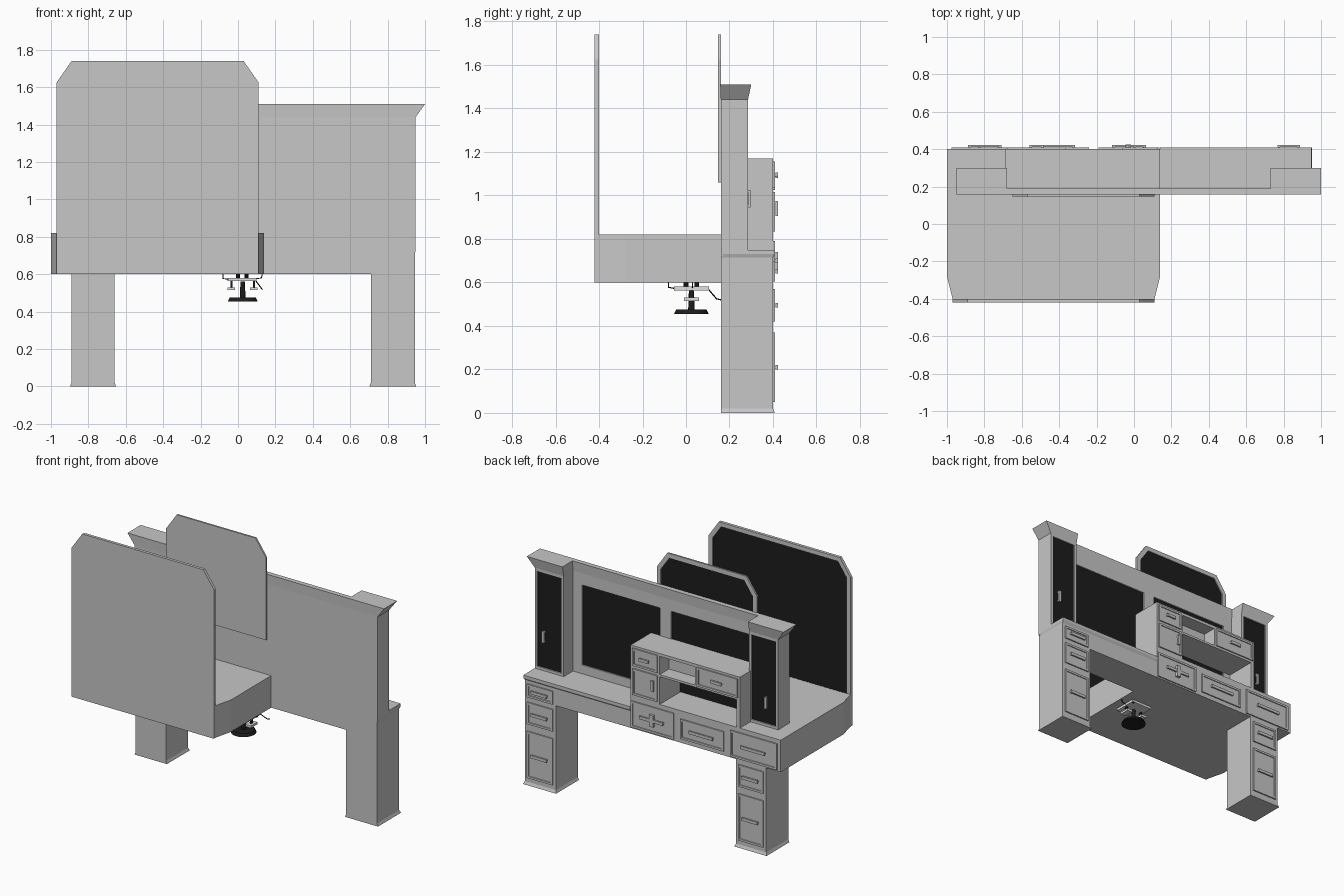
import bpy, bmesh, math

if "Cube" in bpy.data.objects:
    bpy.data.objects.remove(bpy.data.objects["Cube"])


def material(name, c):
    m = bpy.data.materials.new(name)
    m.diffuse_color = (c, c, c, 1)
    m.use_nodes = True
    m.node_tree.nodes["Principled BSDF"].inputs["Base Color"].default_value = m.diffuse_color
    return m


GREY = material("grey", 0.57)
BLACK = material("black", 0.012)
PALE = material("pale_metal", 0.75)


def finish(name, bm, mats):
    bmesh.ops.recalc_face_normals(bm, faces=bm.faces)
    me = bpy.data.meshes.new(name)
    bm.to_mesh(me)
    bm.free()
    for m in mats:
        me.materials.append(m)
    ob = bpy.data.objects.new(name, me)
    bpy.context.collection.objects.link(ob)
    return ob


def recess(bm, margin, depth, index):
    """Cut a recessed panel into the face that looks towards +y."""
    bmesh.ops.recalc_face_normals(bm, faces=bm.faces)
    f = max((f for f in bm.faces if f.normal.y > 0.9),
            key=lambda f: f.calc_center_median().y)
    bmesh.ops.inset_region(bm, faces=[f], thickness=margin, use_even_offset=True)
    bmesh.ops.inset_region(bm, faces=[f], thickness=0.001, depth=-depth, use_even_offset=True)
    f.material_index = index


def loft(name, low, high, mat=GREY, panel=None):
    """Solid between two matching outlines, optionally with a recessed +y panel."""
    bm = bmesh.new()
    a = [bm.verts.new(p) for p in low]
    b = [bm.verts.new(p) for p in high]
    bm.faces.new(a)
    bm.faces.new(b)
    n = len(a)
    for i in range(n):
        bm.faces.new((a[i], a[(i + 1) % n], b[(i + 1) % n], b[i]))
    if panel:
        recess(bm, *panel)
    return finish(name, bm, [mat, BLACK])


def rect(x0, x1, y0, y1, z):
    return [(x0, y0, z), (x1, y0, z), (x1, y1, z), (x0, y1, z)]


def box(name, x0, x1, y0, y1, z0, z1, mat=GREY, top=None, panel=None):
    return loft(name, rect(x0, x1, y0, y1, z0),
                rect(*(top or (x0, x1, y0, y1)), z1), mat, panel)


def screen(name, x0, x1, y0, y1, z0, z1):
    """Upright board with clipped top corners and a dark back panel."""
    pts = [(x0, z0), (x1, z0), (x1, z1 - .115), (x1 - .08, z1), (x0 + .08, z1), (x0, z1 - .115)]
    loft(name, [(x, y0, z) for x, z in pts], [(x, y1, z) for x, z in pts],
         panel=(.03, (y1 - y0) * .4, 1))


def handle(name, x, z, length, y, upright=False):
    h = length / 2
    for s in (-1, 1):
        px, pz = (x, z + s * (h - .008)) if upright else (x + s * (h - .008), z)
        box(name + "_post", px - .006, px + .006, y, y + .01, pz - .006, pz + .006)
    dx, dz = (.01, h) if upright else (h, .01)
    box(name + "_bar", x - dx, x + dx, y + .008, y + .018, z - dz, z + dz)


def drawer(name, x0, x1, z0, z1, length=.12):
    box(name, x0, x1, .398, .409, z0, z1, panel=(.014, .005, 0))
    handle(name + "_handle", (x0 + x1) / 2, (z0 + z1) / 2, length, .404)


# Side wing of the desk with narrowed front
wing = [(-1, .4), (-1, -.28), (-.97, -.40), (.11, -.40), (.14, -.28), (.14, .4)]
loft("desk_wing", [(x, y, .6) for x, y in wing], [(x, y, .82) for x, y in wing])

# Lower counter with projecting lip
box("counter_body", .14, .945, .16, .40, .6, .715)
box("counter_moulding", .14, .945, .16, .40, .715, .73, top=(.14, .95, .16, .41))
box("counter_top", .14, .95, .16, .41, .73, .75)

# Front and rear screens
screen("front_screen", -.97, .11, -.42, -.40, .6, 1.74)
screen("rear_screen", -.65, .11, .148, .16, 1.06, 1.74)

# Legs with plinths and drawers
for side, x0, x1 in (("left", -.89, -.66), ("right", .71, .945)):
    box(side + "_leg", x0, x1, .16, .40, .02, .6)
    box(side + "_plinth", x0 - .008, x1 + .008, .16, .408, 0, .02, top=(x0, x1, .16, .40))
    drawer(side + "_small_drawer", x0 + .02, x1 - .02, .42, .57)
    drawer(side + "_deep_drawer", x0 + .02, x1 - .02, .05, .37)
drawer("right_top_drawer", .73, .925, .605, .695)

# Drawers under the wing
drawer("desk_drawer_a", -.19, .135, .61, .79, .18)
drawer("desk_drawer_b", -.57, -.24, .63, .765, .18)
drawer("desk_drawer_c", -.975, -.62, .61, .79, .18)
box("drawer_catch", -.045, -.015, .404, .424, .66, .74)

# Hutch wall with two dark boards between rails
box("hutch_wall", -.68, .73, .16, .172, .6, 1.44)
for side, x0, x1 in (("left", -.61, -.015), ("right", .07, .66)):
    box(side + "_board", x0, x1, .171, .175, .81, 1.36, BLACK)
for x0, x1 in ((-.68, -.61), (-.015, .07), (.66, .73)):
    box("wall_stile", x0, x1, .171, .184, .75, 1.44)
for z0, z1 in ((.75, .81), (1.36, 1.44)):
    for x0, x1 in ((-.61, -.015), (.07, .66)):
        box("wall_rail", x0, x1, .171, .184, z0, z1)
box("wall_cornice", -.68, .73, .16, .184, 1.44, 1.51, top=(-.68, .73, .157, .19))

# Hutch towers with dark doors and flared crowns
for side, x0, x1, z0, flare in (("left", -.90, -.68, .82, (-.95, -.68)),
                                ("right", .73, .95, .75, (.73, 1.0))):
    box(side + "_tower", x0, x1, .16, .285, z0, 1.44, panel=(.018, .006, 1))
    box(side + "_crown", x0, x1, .16, .285, 1.44, 1.51, top=(*flare, .157, .30))
    handle(side + "_door_handle", -.81 if x0 < 0 else .88, .985, .08, .279, True)
box("left_tower_back", -.90, -.68, .16, .17, .6, .82)
box("right_tower_back", .73, .95, .16, .17, .72, .75)

# Small cabinet on the wing
box("cabinet_top", -.69, .14, .18, .40, 1.15, 1.17)
box("cabinet_left_column", -.08, .14, .18, .40, .82, 1.15)
box("cabinet_right_drawer_box", -.69, -.35, .18, .40, 1.01, 1.15)
box("cabinet_end", -.69, -.665, .18, .40, .82, 1.01)
box("cubby_shelf", -.35, -.08, .18, .40, 1.01, 1.025)
box("cubby_back", -.35, -.08, .18, .30, 1.025, 1.15)
drawer("cabinet_drawer_a", -.065, .125, 1.035, 1.155, .07)
drawer("cabinet_drawer_b", -.675, -.365, 1.025, 1.155, .08)
box("cabinet_door", -.065, .125, .398, .409, .835, 1.015, panel=(.014, .005, 0))
handle("cabinet_door_handle", -.035, .94, .07, .404, True)


# Swivel fitting hung below the wing
def disc(name, x, y, z0, z1, r0, r1, mat, sides=24):
    ring = [(math.cos(2 * math.pi * i / sides), math.sin(2 * math.pi * i / sides))
            for i in range(sides)]
    ob = loft(name, [(x + r0 * c, y + r0 * s, z0) for c, s in ring],
              [(x + r1 * c, y + r1 * s, z1) for c, s in ring], mat)
    for p in ob.data.polygons:
        p.use_smooth = len(p.vertices) == 4
    ob.data.set_sharp_from_angle(angle=math.radians(35))


disc("swivel_foot", .025, .025, .455, .475, .08, .07, BLACK)
disc("swivel_post", .025, .025, .475, .56, .015, .012, BLACK, 12)
box("swivel_plate", -.055, .10, -.055, .105, .563, .58, PALE)
for x in (-.055, .065):
    box("swivel_side_pad", x, x + .04, -.01, .06, .515, .53, PALE)
    box("swivel_side_arm", x + .015, x + .025, .015, .035, .53, .565, BLACK)
for x in (.0, .045):
    for y in (.0, .05):
        disc("swivel_stud", x, y, .58, .601, .011, .011, BLACK, 10)


def wire(name, pts):
    cu = bpy.data.curves.new(name, 'CURVE')
    cu.dimensions = '3D'
    cu.bevel_depth = .003
    cu.bevel_resolution = 1
    sp = cu.splines.new('POLY')
    sp.points.add(len(pts) - 1)
    for p, c in zip(sp.points, pts):
        p.co = (*c, 1)
    cu.materials.append(BLACK)
    bpy.context.collection.objects.link(bpy.data.objects.new(name, cu))


wire("front_wire", [(-.08, -.08, .6), (-.08, -.08, .577), (-.05, -.05, .572)])
wire("rear_wire", [(.09, .10, .572), (.125, .14, .525), (.13, .16, .52)])
wire("side_wire", [(.09, .03, .575), (.125, .03, .58), (.13, .03, .6)])
